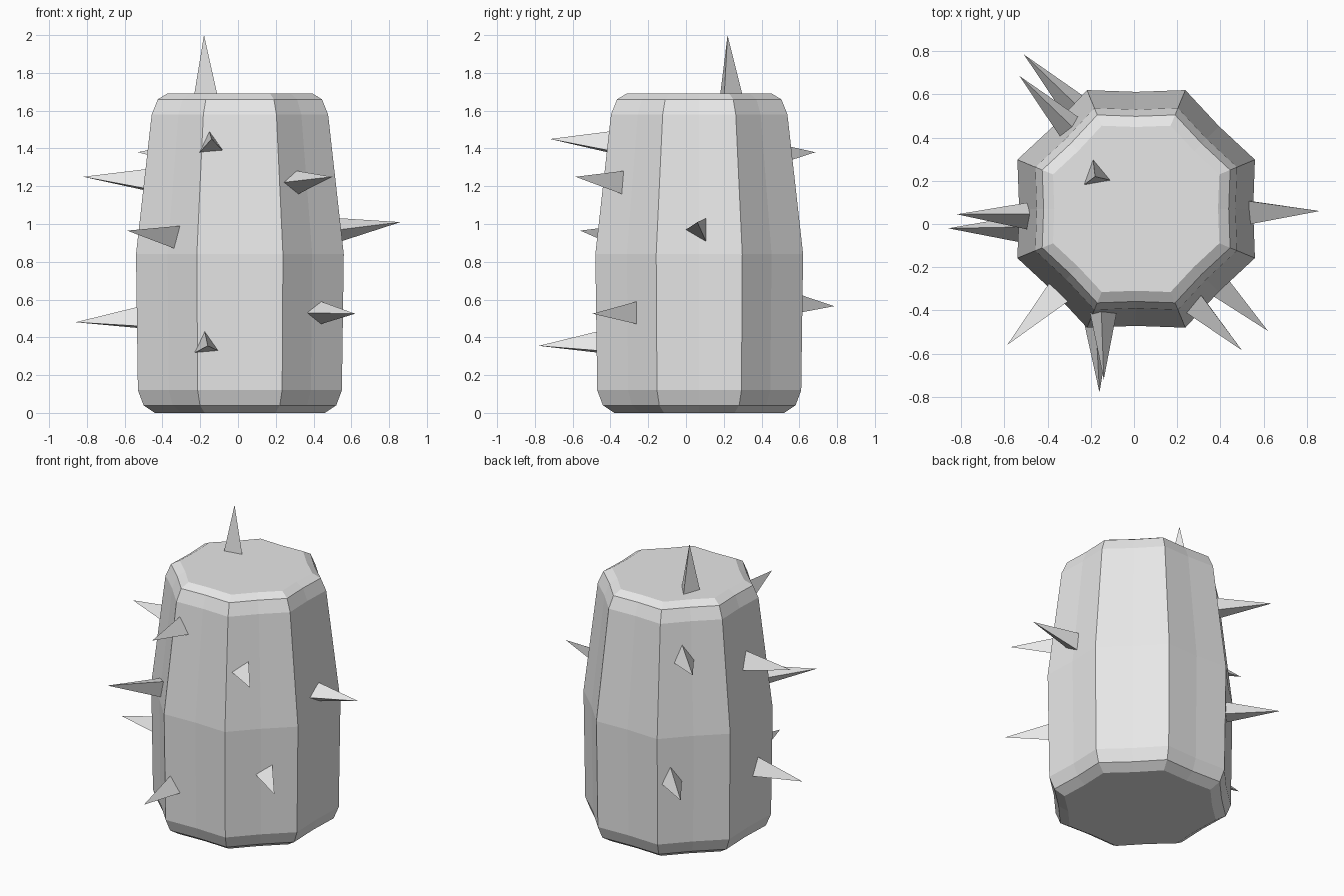
import bpy, bmesh, math
from mathutils import Vector

cube = bpy.data.objects.get("Cube")
if cube:
    bpy.data.objects.remove(cube, do_unlink=True)

grey = bpy.data.materials.new("plain_grey")
grey.use_nodes = True
colour = (0.8, 0.8, 0.8, 1)
grey.diffuse_color = colour
grey.node_tree.nodes["Principled BSDF"].inputs["Base Color"].default_value = colour


def add_object(name, bm):
    bmesh.ops.recalc_face_normals(bm, faces=bm.faces)
    mesh = bpy.data.meshes.new(name)
    bm.to_mesh(mesh)
    bm.free()
    mesh.materials.append(grey)
    obj = bpy.data.objects.new(name, mesh)
    bpy.context.collection.objects.link(obj)
    return obj


# Body: stacked octagons (apothem, height) with slightly dented panels
CENTRE = Vector((0.01, 0.07, 0))
PROFILE = [(0.45, 0), (0.51, 0.04), (0.54, 0.12), (0.55, 0.84),
           (0.467, 1.58), (0.435, 1.66), (0.385, 1.69)]
SIDES = 16
DENT = 0.985


def ring(bm, apothem, z):
    verts = []
    for i in range(SIDES):
        angle = math.tau * i / SIDES
        radius = apothem / math.cos(math.pi / 8) if i % 2 else apothem * DENT
        offset = Vector((math.cos(angle) * radius, math.sin(angle) * radius, z))
        verts.append(bm.verts.new(CENTRE + offset))
    return verts


bm = bmesh.new()
rings = [ring(bm, apothem, z) for apothem, z in PROFILE]
for low, high in zip(rings, rings[1:]):
    for i in range(SIDES):
        j = (i + 1) % SIDES
        bm.faces.new((low[i], low[j], high[j], high[i]))
bm.faces.new(rings[0])
bm.faces.new(rings[-1])
add_object("body", bm)


# Spikes: three-sided pyramids; roll turns the base triangle seen from outside
def spike(name, tip, base, roll):
    tip, base = Vector(tip), Vector(base)
    axis = (tip - base).normalized()
    if axis.z > 0.9:
        right = Vector((1, 0, 0))
    else:
        right = Vector((0, 0, 1)).cross(axis).normalized()
    up = axis.cross(right)
    base -= axis * 0.01
    bm = bmesh.new()
    corners = []
    for k in range(3):
        angle = math.radians(roll + 120 * k)
        corners.append(bm.verts.new(
            base + (right * math.cos(angle) + up * math.sin(angle)) * 0.073))
    point = bm.verts.new(tip)
    bm.faces.new(corners)
    for k in range(3):
        bm.faces.new((corners[k], corners[(k + 1) % 3], point))
    add_object(name, bm)


UP, LEFT = 95, 180
spike("top_spike", (-0.18, 0.22, 2), (-0.177, 0.227, 1.69), 100)
spike("left_spike", (0.86, 0.06, 1.01), (0.54, 0.07, 0.97), LEFT)
spike("right_upper_spike", (-0.82, 0.045, 1.25), (-0.495, 0.04, 1.22), UP)
spike("right_lower_spike", (-0.86, -0.02, 0.48), (-0.53, -0.02, 0.49), UP)
spike("front_upper_spike", (-0.14, -0.72, 1.45), (-0.145, -0.41, 1.42), UP)
spike("front_lower_spike", (-0.16, -0.78, 0.355), (-0.17, -0.47, 0.36), UP)
spike("front_left_upper_spike", (0.5, -0.585, 1.25), (0.29, -0.36, 1.22), LEFT)
spike("front_left_lower_spike", (0.62, -0.495, 0.525), (0.41, -0.28, 0.53), LEFT)
spike("front_right_spike", (-0.587, -0.56, 0.965), (-0.35, -0.33, 0.94), 165)
spike("back_right_upper_spike", (-0.53, 0.685, 1.38), (-0.3, 0.455, 1.36), UP)
spike("back_right_lower_spike", (-0.51, 0.785, 0.565), (-0.28, 0.555, 0.57), UP)
